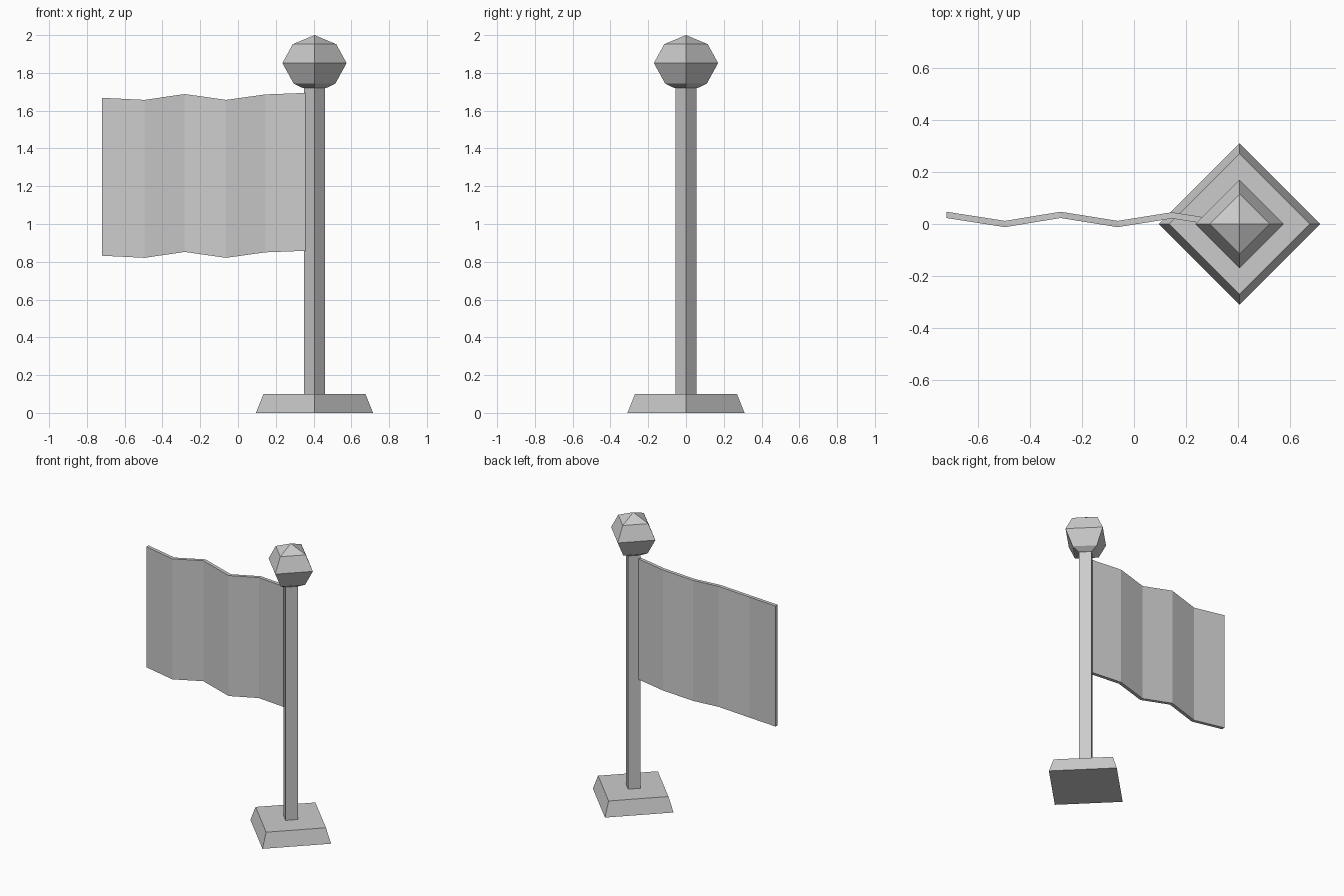
import bpy

if "Cube" in bpy.data.objects:
    bpy.data.objects.remove(bpy.data.objects["Cube"])

POLE_X = 0.405


def make_object(name, verts, faces):
    mesh = bpy.data.meshes.new(name)
    mesh.from_pydata(verts, [], faces)
    mesh.update()
    obj = bpy.data.objects.new(name, mesh)
    bpy.context.collection.objects.link(obj)
    return obj


def diamond_stack(name, rings, tip=None):
    """Four-sided rings (half width, height), corners on the axes."""
    verts, faces = [], [(3, 2, 1, 0)]
    for r, z in rings:
        verts += [(POLE_X + r, 0, z), (POLE_X, r, z), (POLE_X - r, 0, z), (POLE_X, -r, z)]
    for k in range(len(rings) - 1):
        for i in range(4):
            a, b = 4 * k + i, 4 * k + (i + 1) % 4
            faces.append((a, b, b + 4, a + 4))
    last = 4 * (len(rings) - 1)
    if tip is None:
        faces.append(tuple(range(last, last + 4)))
    else:
        verts.append((POLE_X, 0, tip))
        faces += [(last + i, last + (i + 1) % 4, last + 4) for i in range(4)]
    return make_object(name, verts, faces)


# Tapered foot, square pole and faceted finial
diamond_stack("base", [(0.31, 0), (0.27, 0.10)])
diamond_stack("pole", [(0.056, 0.10), (0.056, 1.73)])
diamond_stack("finial", [(0.062, 1.72), (0.11, 1.743), (0.17, 1.852), (0.115, 1.952)], tip=2.0)

# Rippled flag: (x, mid y, bottom z) along its length
profile = [(-0.72, 0.035, 0.832), (-0.495, 0.0, 0.821), (-0.282, 0.035, 0.852),
           (-0.063, 0.0, 0.821), (0.145, 0.033, 0.850), (0.358, 0.0, 0.858)]
HEIGHT, HALF = 0.836, 0.012
verts, faces = [], []
for x, y, z in profile:
    verts += [(x, y - HALF, z), (x, y + HALF, z), (x, y + HALF, z + HEIGHT), (x, y - HALF, z + HEIGHT)]
for k in range(len(profile) - 1):
    for i in range(4):
        a, b = 4 * k + i, 4 * k + (i + 1) % 4
        faces.append((a, b, b + 4, a + 4))
n = len(verts)
faces += [(3, 2, 1, 0), (n - 4, n - 3, n - 2, n - 1)]
flag = make_object("flag", verts, faces)

# The flag's loop order depends on its axis, so make normals face outward
import bmesh
bm = bmesh.new()
bm.from_mesh(flag.data)
bmesh.ops.recalc_face_normals(bm, faces=bm.faces)
bm.to_mesh(flag.data)
bm.free()
